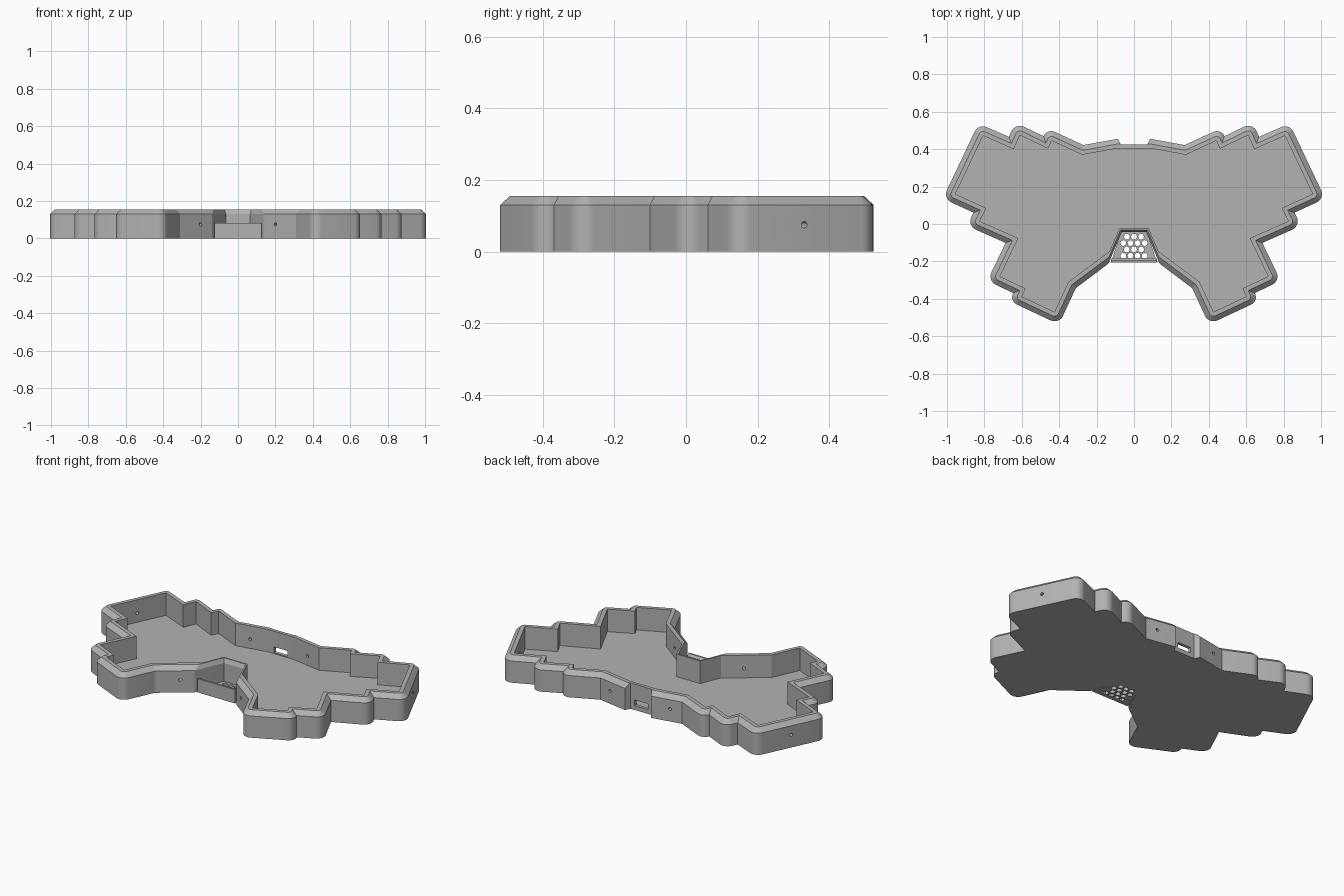
import bpy, bmesh, math
from mathutils import Vector, Matrix

if "Cube" in bpy.data.objects:
    bpy.data.objects.remove(bpy.data.objects["Cube"], do_unlink=True)

HEIGHT, FLOOR, CHAMFER_Z = 0.155, 0.02, 0.13
WALL, THIN = 0.05, 0.02
HOLE_Z = 0.075

grey = bpy.data.materials.new("grey plastic")
grey.use_nodes = True
grey.diffuse_color = (0.45, 0.45, 0.45, 1)
grey.node_tree.nodes["Principled BSDF"].inputs["Base Color"].default_value = (0.45, 0.45, 0.45, 1)

# Inner outline of one half, from the back centre round to the vent well
half = [Vector(p) for p in (
    (0.085, 0.405), (0.277, 0.37), (0.44, 0.445), (0.46, 0.403), (0.61, 0.475),
    (0.643, 0.40), (0.807, 0.472), (0.955, 0.16), (0.79, 0.085), (0.825, 0.015),
    (0.619, -0.076), (0.717, -0.28), (0.58, -0.345), (0.60, -0.388),
    (0.425, -0.47), (0.351, -0.31), (0.13, -0.145), (0.078, -0.022))]
inner = half + [Vector((-p.x, p.y)) for p in reversed(half)]
N = len(inner)


def edge(i):
    """Outward normal, thickness and length of the wall starting at point i."""
    a, b = inner[i % N], inner[(i + 1) % N]
    d = b - a
    in_well = max(abs(a.x), abs(b.x)) < 0.14 and a.y < 0
    return Vector((-d.y, d.x)).normalized(), THIN if in_well else WALL, d.length


def outline(f, steps=8):
    """Inner outline pushed out by fraction f of the wall, with round outer corners."""
    pts = []
    for i in range(N):
        (n1, d1, l1), (n2, d2, l2) = edge(i - 1), edge(i)
        det = n1.x * n2.y - n1.y * n2.x
        w = Vector((d1 * n2.y - d2 * n1.y, n1.x * d2 - n2.x * d1)) * (f / det)
        corner = inner[i] + w
        if det > 0:
            pts.append(corner)
            continue
        turn = n1.angle(n2)
        r = f * min(d1, d2, 0.95 * min(l1, l2) / math.tan(turn / 2))
        centre = corner - (n1 + n2) * (r / (1 + n1.dot(n2)))
        for k in range(steps + 1):
            pts.append(centre + Matrix.Rotation(-turn * k / steps, 2) @ n1 * r)
    return pts


def finish(name, bm):
    bmesh.ops.remove_doubles(bm, verts=bm.verts, dist=1e-5)
    bmesh.ops.recalc_face_normals(bm, faces=bm.faces)
    mesh = bpy.data.meshes.new(name)
    bm.to_mesh(mesh)
    bm.free()
    ob = bpy.data.objects.new(name, mesh)
    bpy.context.collection.objects.link(ob)
    mesh.materials.append(grey)
    return ob


def loft(name, levels):
    """Skin a stack of (points, z) loops and cap both ends."""
    bm = bmesh.new()
    loops = [[bm.verts.new((p[0], p[1], z)) for p in pts] for pts, z in levels]
    for a, b in zip(loops, loops[1:]):
        for i in range(len(a)):
            j = (i + 1) % len(a)
            bm.faces.new((a[i], a[j], b[j], b[i]))
    bm.faces.new(loops[0])
    bm.faces.new(loops[-1])
    return finish(name, bm)


def rod(name, at, direction, r, length, sides=16):
    bm = bmesh.new()
    turn = Vector(direction).to_track_quat('Z', 'Y').to_matrix().to_4x4()
    bmesh.ops.create_cone(bm, cap_ends=True, segments=sides, radius1=r, radius2=r,
                          depth=length, matrix=Matrix.Translation(at) @ turn)
    return finish(name, bm)


def cut(target, cutters):
    bpy.context.view_layer.objects.active = target
    for c in cutters:
        c.hide_render = True
        mod = target.modifiers.new("cut", 'BOOLEAN')
        mod.operation, mod.solver, mod.object = 'DIFFERENCE', 'EXACT', c
        bpy.ops.object.modifier_apply(modifier=mod.name)
        bpy.data.objects.remove(c, do_unlink=True)


# Tray: bottom, outer wall, chamfer, lip, inner wall and floor
outer = outline(1)
tray = loft("tray", [(outer, 0), (outer, CHAMFER_Z), (outline(0.46), HEIGHT),
                     (outline(0), HEIGHT), (outline(0), FLOOR)])

# Port recess and slot at the back
recess = loft("recess_cutter", [([(-0.07, 0.424), (0.07, 0.424), (0.1, 0.48), (-0.1, 0.48)], z)
                                for z in (-0.1, 0.3)])
slot = loft("slot_cutter", [([(-0.045, 0.35), (0.045, 0.35), (0.045, 0.5), (-0.045, 0.5)], z)
                            for z in (0.026, 0.06)])
cutters = [recess, slot]

# Screw holes through the back, side and front walls
for i, x in ((0, 0.19), (6, 0.884), (15, 0.23)):
    a, b = inner[i], inner[i + 1]
    p = a.lerp(b, (x - a.x) / (b.x - a.x))
    n = edge(i)[0]
    for s in (1, -1):
        cutters.append(rod("screw_hole_cutter", (s * (p.x + n.x * 0.025), p.y + n.y * 0.025, HOLE_Z),
                           (s * n.x, n.y, 0), 0.009, 0.1))
cut(tray, cutters)

# Perforated plate in the vent well
plate = [(-0.122, -0.2), (0.122, -0.2), (0.066, -0.035), (-0.066, -0.035)]
vent = loft("vent_plate", [(plate, 0), (plate, FLOOR)])
holes = []
for row in range(4):
    y = -0.068 - 0.034 * row
    limit = 0.058 - 0.34 * (y + 0.035) - 0.017
    for k in range(-6, 7):
        x = 0.038 * (k + 0.5 * (row % 2))
        if abs(x) < limit:
            holes.append(rod("vent_hole_cutter", (x, y, 0.01), (0, 0, 1), 0.0155, 0.1, 12))
cut(vent, holes)

# Low front lip of the well, with a chamfered top
lip = [([(-0.125, -0.205), (0.125, -0.205), (0.12, b), (-0.12, b)], z)
       for b, z in ((-0.183, 0), (-0.183, 0.07), (-0.194, 0.082))]
front_lip = loft("well_front_lip", lip)

for ob in (tray, vent, front_lip):
    bpy.ops.object.select_all(action='DESELECT')
    ob.select_set(True)
    bpy.context.view_layer.objects.active = ob
    bpy.ops.object.shade_smooth_by_angle(angle=math.radians(12))
